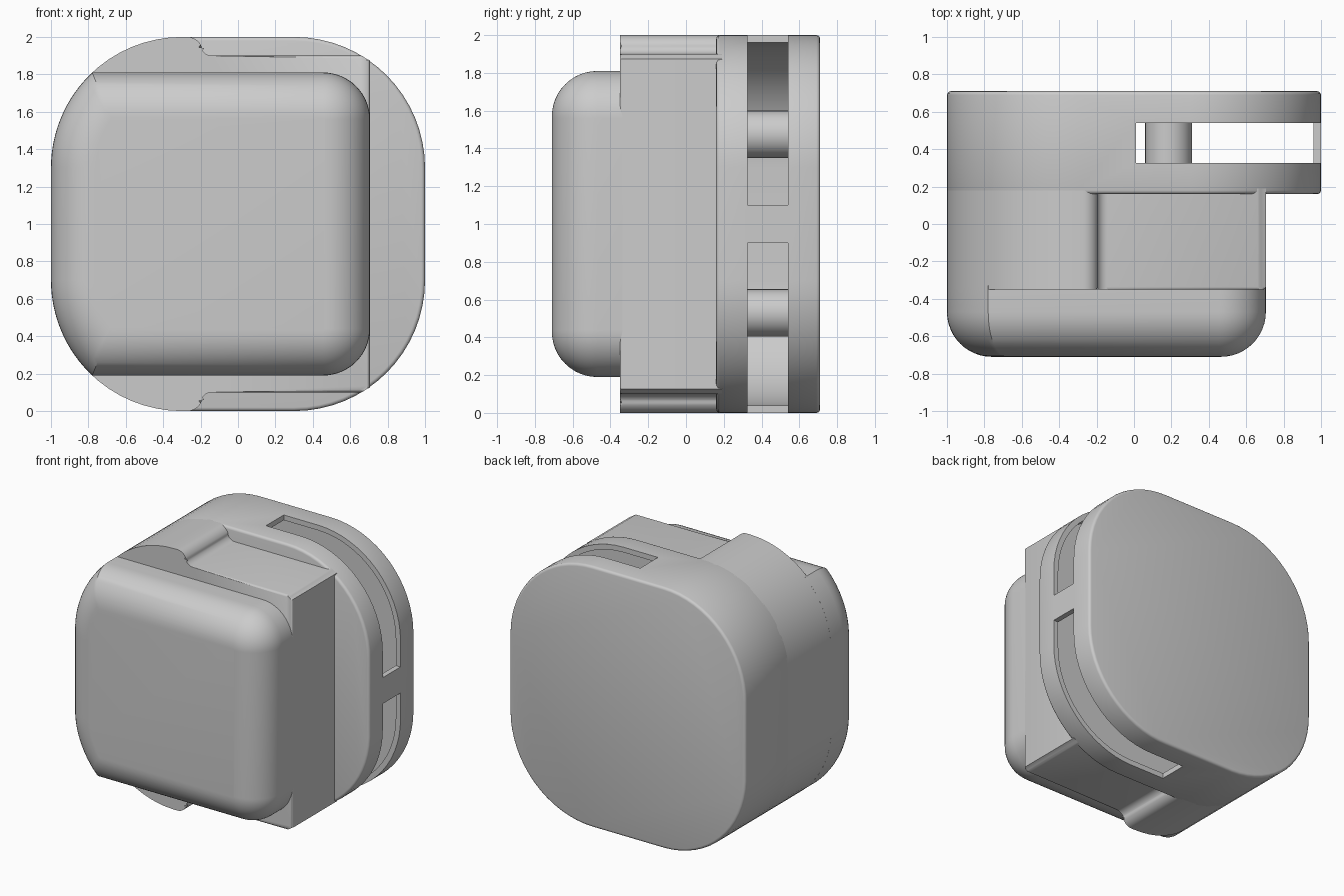
import bpy, bmesh, math
from math import radians, asin, sin, cos, pi

if "Cube" in bpy.data.objects:
    bpy.data.objects.remove(bpy.data.objects["Cube"])


def arc(cx, cz, r, a0, a1, n=16):
    return [(cx + r * cos(a0 + (a1 - a0) * i / n), cz + r * sin(a0 + (a1 - a0) * i / n))
            for i in range(n + 1)]


def mirrored(upper):
    """Close an upper outline (right to left) by mirroring it about z = 1."""
    return upper + [(x, 2 - z) for x, z in reversed(upper)]


def squircle(d=0.0):
    return mirrored(arc(0.3, 1.3, 0.7 - d, 0, pi / 2) + arc(-0.3, 1.3, 0.7 - d, pi / 2, pi))


def cover_outline(d):
    a = asin((0.51 - d) / (0.7 - d))
    return mirrored(arc(0.45, 1.56, 0.25 - d, 0, pi / 2) + arc(-0.3, 1.3, 0.7 - d, pi - a, pi))


def loft(name, rings, front_bevel=0):
    """Skin matching xz outlines placed at given y positions, front to back."""
    bm = bmesh.new()
    loops = [[bm.verts.new((x, y, z)) for x, z in pts] for y, pts in rings]
    n = len(loops[0])
    for a, b in zip(loops, loops[1:]):
        for i in range(n):
            j = (i + 1) % n
            bm.faces.new((a[i], a[j], b[j], b[i]))
    front = bm.faces.new(loops[0])
    bm.faces.new(loops[-1])
    if front_bevel:
        bmesh.ops.bevel(bm, geom=list(front.edges), offset=front_bevel, segments=3,
                        profile=0.5, affect='EDGES')
    bmesh.ops.recalc_face_normals(bm, faces=bm.faces)
    me = bpy.data.meshes.new(name)
    bm.to_mesh(me)
    bm.free()
    ob = bpy.data.objects.new(name, me)
    bpy.context.collection.objects.link(ob)
    return ob


def box(name, x0, x1, y0, y1, z0, z1):
    pts = [(x0, z0), (x1, z0), (x1, z1), (x0, z1)]
    return loft(name, [(y0, pts), (y1, pts)])


def cut(ob, cutter):
    mod = ob.modifiers.new("cut", 'BOOLEAN')
    mod.operation, mod.solver, mod.object = 'DIFFERENCE', 'EXACT', cutter
    bpy.context.view_layer.objects.active = ob
    bpy.ops.object.modifier_apply(modifier=mod.name)
    bpy.data.objects.remove(cutter)


def smooth(ob):
    ob.data.shade_smooth()
    ob.data.set_sharp_from_angle(angle=radians(32))


# Hollow rear housing with softened rims
R = 0.02
rims = [(R * (1 - sin(t)), R * (1 - cos(t))) for t in (i * pi / 6 for i in range(4))]
rings = [(0.16 + y, squircle(d)) for d, y in rims]
rings += [(0.71 - y, squircle(d)) for d, y in reversed(rims)]
housing = loft("rear_housing", rings)
cut(housing, loft("cavity_cutter", [(0.205, squircle(0.04)), (0.67, squircle(0.04))]))

# Two side slots, leaving a narrow bridge at mid height
for z0, z1 in ((1.1, 2.1), (-0.1, 0.9)):
    cut(housing, box("slot_cutter", 0.01, 1.1, 0.325, 0.54, z0, z1))
smooth(housing)

# Pins standing inside the housing behind the slots
for label, z in (("upper", 1.475), ("lower", 0.53)):
    ring = arc(0.185, z, 0.125, 0, 2 * pi, 40)[:-1]
    smooth(loft(label + "_pin", [(0.2, ring), (0.68, ring)]))

# Middle body: right side cut flat, stepped ledges at top and bottom
corner = asin(0.4 / 0.7)
shelf = asin(0.6 / 0.7)
upper = arc(0.3, 1.3, 0.7, pi / 2 - corner, shelf, 4)
upper[0] = (0.705, upper[0][1])
upper += arc(-0.14, 1.96, 0.06, -pi / 2, -pi + 0.4, 8)
upper += arc(-0.27, 1.92, 0.08, 0.35, pi / 2, 8)
upper += arc(-0.3, 1.3, 0.7, pi / 2, pi)
body = mirrored(upper)
smooth(loft("middle_body", [(-0.35, body), (0.19, body)], front_bevel=0.015))

# Pillowed front cover with a large rounded front edge
C = 0.24
turn = [i * pi / 24 for i in range(13)]
rings = [(-0.71 + C * (1 - cos(t)), cover_outline(C * (1 - sin(t)))) for t in reversed(turn)]
rings = sorted(((y, p) for y, p in rings), key=lambda r: r[0])
rings.append((-0.33, cover_outline(0)))
rings = [(y, [(x + 0.005 if x > 0 else x, z) for x, z in p]) for y, p in rings]
smooth(loft("front_cover", rings))
